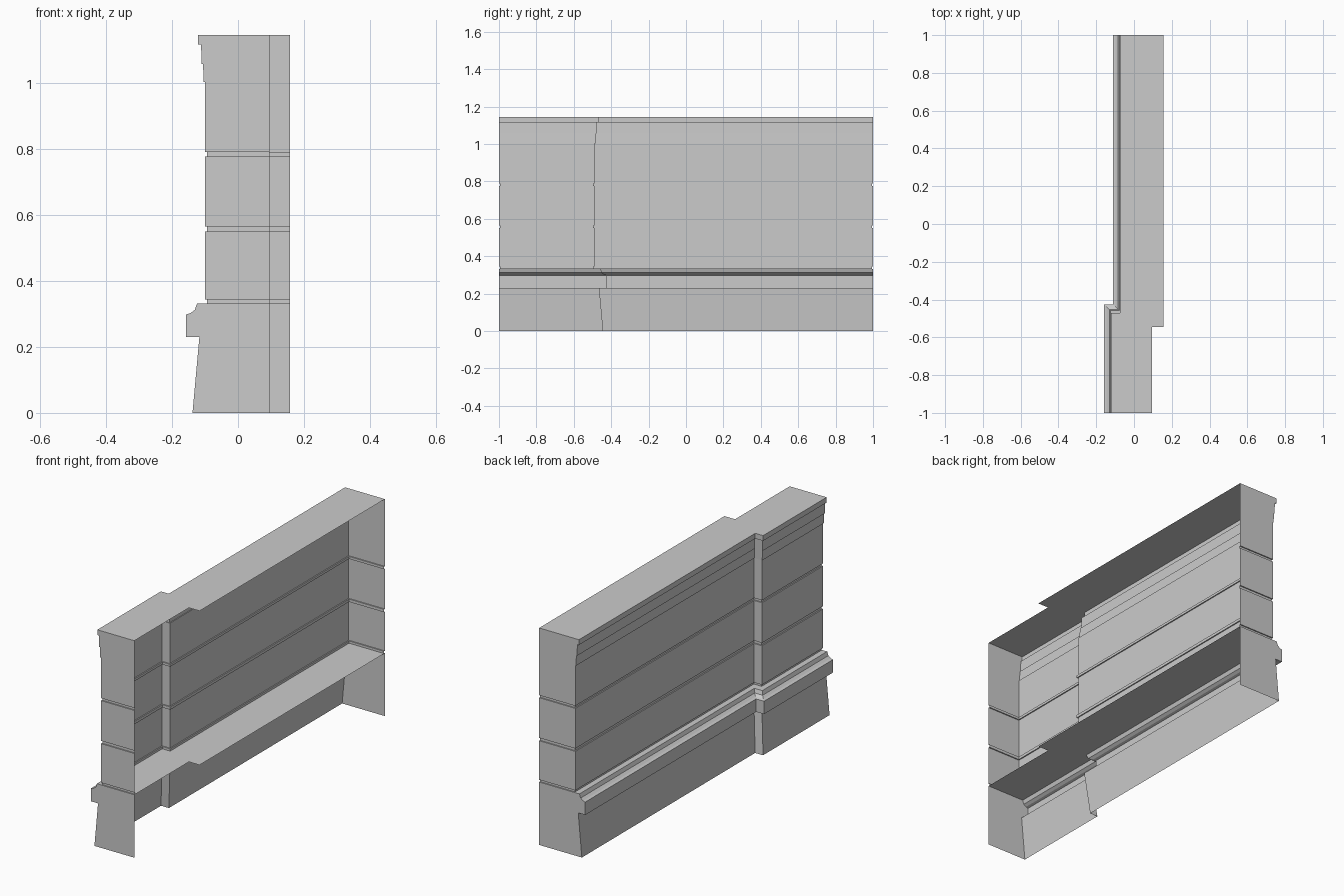
import bpy, bmesh

if "Cube" in bpy.data.objects:
    bpy.data.objects.remove(bpy.data.objects["Cube"])

STEP = 0.046          # how far the long bay sits behind the pier
GROOVE = 0.006        # depth of the masonry joints
BACK_PIER, BACK_BAY, BACK_Y = 0.095, 0.157, -0.545


def ring(o, z, inset, corner):
    """Plan outline at height z: pier end, pier face, return, bay face, bay end."""
    y0, y1, yr = -1 + inset, 1 - inset, corner + o
    return [(BACK_PIER, y0, z), (-o, y0, z), (-o, yr, z),
            (STEP - o, yr, z), (STEP - o, y1, z), (BACK_BAY, y1, z)]


def wall_part(name, profile, corner):
    """Sweep (outset, z, end inset) rows round the stepped plan, then lid the top."""
    bm = bmesh.new()
    rows = [[bm.verts.new(p) for p in ring(*row, corner)] for row in profile]
    for a, b in zip(rows, rows[1:]):
        for i in range(5):
            bm.faces.new((a[i], a[i + 1], b[i + 1], b[i]))
    z = profile[-1][1]
    notch = [bm.verts.new((x, BACK_Y, z)) for x in (BACK_BAY, BACK_PIER)]
    bm.faces.new(rows[-1] + notch)
    bmesh.ops.recalc_face_normals(bm, faces=bm.faces)
    top = max(bm.faces, key=lambda f: f.calc_center_median().z)
    if top.normal.z < 0:
        bmesh.ops.reverse_faces(bm, faces=bm.faces)
    mesh = bpy.data.meshes.new(name)
    bm.to_mesh(mesh)
    bm.free()
    obj = bpy.data.objects.new(name, mesh)
    bpy.context.collection.objects.link(obj)
    return obj


# Battered plinth with overhanging moulding, closed by a flat ledge
plinth = [(0.138, 0), (0.117, 0.23), (0.158, 0.23), (0.158, 0.298),
          (0.145, 0.302), (0.131, 0.312), (0.124, 0.332)]
wall_part("plinth", [(o, z, 0) for o, z in plinth], -0.583)

# Upper wall: jointed courses, each with a recessed joint below it
upper = []
for joint, bottom, top in ((0.332, 0.344, 0.55), (0.55, 0.565, 0.777), (0.777, 0.79, 1.003)):
    upper += [(0.1 - GROOVE, joint, GROOVE), (0.1 - GROOVE, bottom, GROOVE),
              (0.1, bottom, 0), (0.1, top, 0)]

# Stepped fascia bands and cap at the top of the wall
upper += [(o, z, 0) for o, z in ((0.104, 1.003), (0.106, 1.057), (0.110, 1.057),
                                 (0.112, 1.117), (0.121, 1.117), (0.121, 1.145))]
wall_part("upper_wall", upper, -0.591)
